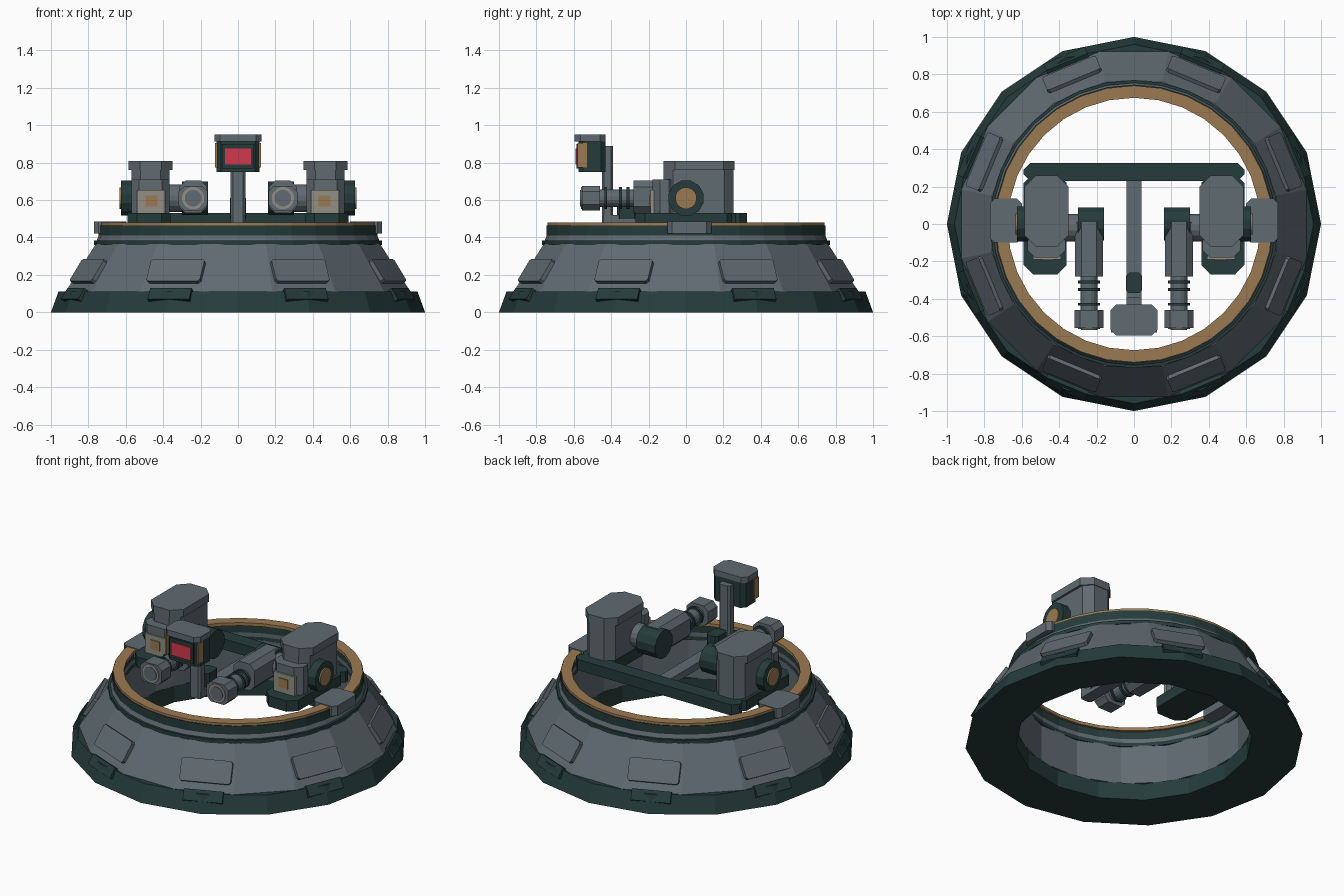
import bpy, bmesh, math
from mathutils import Matrix, Vector

cube = bpy.data.objects.get("Cube")
if cube:
    bpy.data.objects.remove(cube, do_unlink=True)


def material(name, rgb):
    m = bpy.data.materials.new(name)
    m.use_nodes = True
    m.diffuse_color = (*rgb, 1)
    m.node_tree.nodes["Principled BSDF"].inputs["Base Color"].default_value = (*rgb, 1)
    return m


GREY = material("steel grey", (0.115, 0.145, 0.165))
DARK = material("dark green", (0.018, 0.045, 0.043))
BRONZE = material("bronze", (0.33, 0.195, 0.085))
PALE = material("pale grey", (0.29, 0.28, 0.23))
RED = material("red", (0.65, 0.04, 0.075))


def finish(name, bm, mat, matrix=Matrix()):
    bmesh.ops.transform(bm, matrix=matrix, verts=bm.verts)
    bmesh.ops.recalc_face_normals(bm, faces=bm.faces)
    me = bpy.data.meshes.new(name)
    bm.to_mesh(me)
    bm.free()
    me.materials.append(mat)
    ob = bpy.data.objects.new(name, me)
    bpy.context.collection.objects.link(ob)
    return ob


def lathe(name, mat, profile, n, turn=0):
    """Closed ring from a (radius, height) profile."""
    bm = bmesh.new()
    rings = []
    for i in range(n):
        a = 2 * math.pi * i / n + turn
        rings.append([bm.verts.new((r * math.cos(a), r * math.sin(a), z)) for r, z in profile])
    k = len(profile)
    for i in range(n):
        p, q = rings[i], rings[(i + 1) % n]
        for j in range(k):
            bm.faces.new((p[j], q[j], q[(j + 1) % k], p[(j + 1) % k]))
    return finish(name, bm, mat)


def block(name, mat, xs, ys, zs, cut=0, axis=2, matrix=Matrix()):
    """Box whose four edges along one axis are chamfered."""
    bm = bmesh.new()
    bmesh.ops.create_cube(bm, size=1)
    spans = (xs, ys, zs)
    for v in bm.verts:
        v.co = Vector([sum(s) / 2 + c * (s[1] - s[0]) for s, c in zip(spans, v.co)])
    if cut:
        edges = [e for e in bm.edges
                 if abs((e.verts[0].co - e.verts[1].co).normalized()[axis]) > 0.9]
        bmesh.ops.bevel(bm, geom=edges, offset=cut, segments=1, affect='EDGES')
    return finish(name, bm, mat, matrix)


def cylinder(name, mat, axis, span, centre, r, n=16):
    """Cylinder along x or y; centre gives the other two coordinates."""
    bm = bmesh.new()
    bmesh.ops.create_cone(bm, cap_ends=True, segments=n, radius1=r, radius2=r,
                          depth=abs(span[1] - span[0]))
    mid = sum(span) / 2
    if axis == 'x':
        m = Matrix.Translation((mid, *centre)) @ Matrix.Rotation(math.pi / 2, 4, 'Y')
    else:
        m = Matrix.Translation((centre[0], mid, centre[1])) @ Matrix.Rotation(math.pi / 2, 4, 'X')
    return finish(name, bm, mat, m @ Matrix.Rotation(math.pi / n, 4, 'Z'))


# Round base: skirt, sloping hull, collars and bronze rim
half_step = math.pi / 16
lathe("skirt", DARK, [(.70, 0), (1, 0), (.96, .11), (.70, .11)], 16)
lathe("hull", GREY, [(.70, .11), (.94, .11), (.775, .365), (.70, .365)], 16, half_step)
lathe("lower_collar", DARK, [(.69, .36), (.77, .36), (.77, .385), (.69, .385)], 32)
lathe("middle_collar", GREY, [(.69, .385), (.755, .385), (.745, .41), (.69, .41)], 32)
lathe("upper_collar", DARK, [(.69, .41), (.745, .41), (.745, .465), (.69, .465)], 32)
lathe("rim", BRONZE, [(.675, .46), (.74, .46), (.74, .48), (.675, .48)], 32)

# Hull plates with dark lugs beneath them
tilt = Matrix.Rotation(-math.atan2(.165, .255), 4, 'Y')
for i in range(8):
    spin = Matrix.Rotation(math.pi / 8 + i * math.pi / 4, 4, 'Z')
    place = spin @ Matrix.Translation((.85, 0, .21)) @ tilt
    block("hull_plate", GREY, (-.03, .03), (-.155, .155), (-.07, .07), .012, 0, place)
    place = spin @ Matrix.Translation((.93, 0, .1)) @ tilt
    block("skirt_lug", DARK, (-.04, .022), (-.12, .12), (-.05, .02), 0, 0, place)

# Rear crossbar and centre beam
block("crossbar", DARK, (-.59, .59), (.23, .325), (.46, .53), .035)
block("centre_beam", GREY, (-.04, .04), (-.44, .27), (.475, .52))
block("beam_box", DARK, (-.042, .042), (-.37, -.26), (.5, .61), .015)

# Sensor head on its post
block("post", GREY, (-.04, .04), (-.45, -.39), (.475, .89), .012)
block("head_body", DARK, (-.115, .115), (-.575, -.43), (.75, .915), .025)
block("head_lid", GREY, (-.125, .125), (-.595, -.43), (.912, .95), .03)
block("head_bezel", DARK, (-.085, .085), (-.585, -.56), (.77, .9))
block("red_lens", RED, (-.07, .07), (-.592, -.57), (.79, .875))


def side(s):
    def span(a, b):
        return tuple(sorted((s * a, s * b)))

    tag = "left_" if s > 0 else "right_"

    # Rim bracket and platform
    block(tag + "rim_bracket", GREY, span(.6, .77), (-.1, .135), (.42, .485), .025)
    block(tag + "platform", DARK, span(.36, .59), (-.27, .27), (.46, .53), .05)

    # Pod with cap, front step and plate
    block(tag + "pod", GREY, span(.365, .57), (-.12, .255), (.53, .77), .05)
    block(tag + "pod_cap", GREY, span(.35, .585), (-.12, .26), (.76, .81), .06)
    block(tag + "pod_front", GREY, span(.365, .57), (-.18, -.05), (.53, .71), .04)
    block(tag + "front_plate", PALE, span(.39, .54), (-.19, -.17), (.53, .655))
    block(tag + "front_panel", BRONZE, span(.43, .495), (-.196, -.18), (.565, .625))

    # Round outer hub
    cylinder(tag + "hub", DARK, 'x', span(.55, .625), (0, .61), .097, 12)
    cylinder(tag + "hub_disc", BRONZE, 'x', span(.6, .634), (0, .61), .058)

    # Pivot and arm
    cylinder(tag + "shaft", GREY, 'x', span(.28, .4), (-.02, .61), .075)
    cylinder(tag + "pivot_drum", DARK, 'x', span(.16, .3), (0, .61), .092, 12)
    block(tag + "arm_body", GREY, span(.165, .315), (-.28, .01), (.53, .705), .035, 1)

    # Barrel with bands and end housing
    x = s * .24
    cylinder(tag + "barrel", GREY, 'y', (-.48, -.27), (x, .61), .047)
    for y in (-.31, -.35, -.43):
        cylinder(tag + "band", DARK, 'y', (y - .007, y + .007), (x, .61), .06)
    block(tag + "end_housing", GREY, span(.162, .318), (-.555, -.46), (.545, .675), .03, 1)
    cylinder(tag + "end_ring", PALE, 'y', (-.562, -.54), (x, .61), .06)
    cylinder(tag + "end_lens", GREY, 'y', (-.566, -.55), (x, .61), .045)

    # Bronze cheek plate on the sensor head
    block(tag + "head_cheek", BRONZE, span(.11, .122), (-.58, -.53), (.775, .905))


for s in (1, -1):
    side(s)
